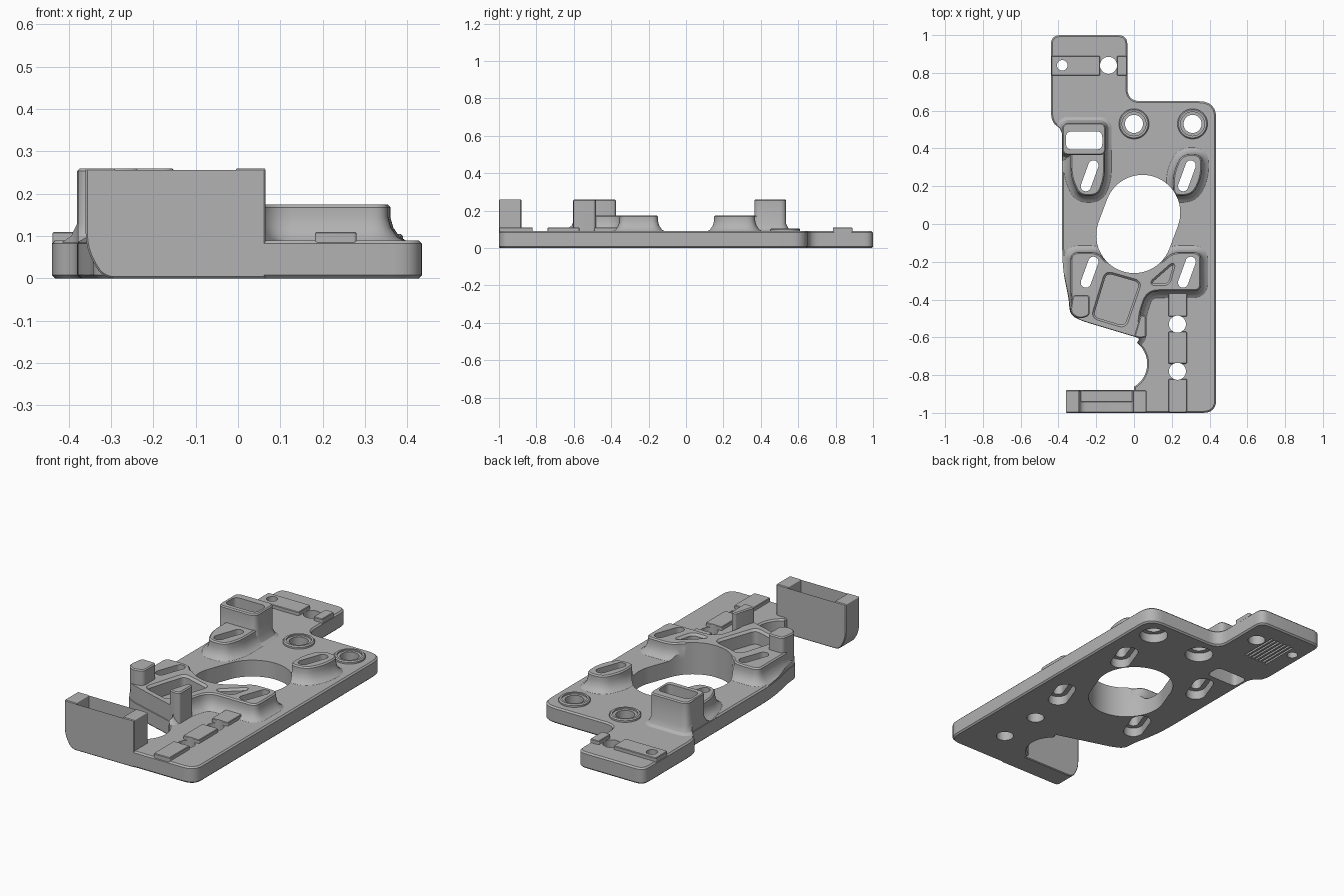
import bpy
import bmesh
from math import cos, sin, pi, radians, atan2
from mathutils import Vector

if "Cube" in bpy.data.objects:
    bpy.data.objects.remove(bpy.data.objects["Cube"], do_unlink=True)

grey = bpy.data.materials.new("Plain grey")
grey.use_nodes = True
grey.diffuse_color = (0.45, 0.45, 0.45, 1)
grey.node_tree.nodes["Principled BSDF"].inputs["Base Color"].default_value = (0.45, 0.45, 0.45, 1)


def rounded(corners, steps=6):
    """Polygon from (x, y, radius) corners, each softened by a short curve."""
    out = []
    for i, (x, y, r) in enumerate(corners):
        p = Vector((x, y))
        if r == 0:
            out.append(p)
            continue
        a = Vector(corners[i - 1][:2]) - p
        b = Vector(corners[(i + 1) % len(corners)][:2]) - p
        a *= min(r / a.length, 0.48)
        b *= min(r / b.length, 0.48)
        for k in range(steps + 1):
            t = k / steps
            out.append(p + a * (1 - t) ** 2 + b * t ** 2)
    return out


def capsule(p, q, r, n=20):
    """Round-ended slot from p to q; a circle when they coincide."""
    p, q = Vector(p), Vector(q)
    d = q - p
    ang = atan2(d.y, d.x)
    ends = []
    for c, start in ((q, ang - pi / 2), (p, ang + pi / 2)):
        last = n + 1 if d.length else n
        ends += [c + r * Vector((cos(start + pi * k / n), sin(start + pi * k / n))) for k in range(last)]
    return ends


def rect(x0, x1, y0, y1, r=0.0):
    return rounded([(x1, y0, r), (x1, y1, r), (x0, y1, r), (x0, y0, r)])


def grow(pts, d):
    out = []
    for i, p in enumerate(pts):
        e = (p - pts[i - 1]).normalized()
        f = (pts[(i + 1) % len(pts)] - p).normalized()
        n = Vector((e.y, -e.x)) + Vector((f.y, -f.x))
        n.normalize()
        out.append(p + n * d / max(0.5, n.dot(Vector((e.y, -e.x)))))
    return out


def loft(bm, pts, rows):
    """Closed solid through copies of an outline, rows = (offset, z)."""
    rings = [[bm.verts.new((p.x, p.y, z)) for p in grow(pts, d)] for d, z in rows]
    n = len(pts)
    bm.faces.new(rings[0][::-1])
    bm.faces.new(rings[-1])
    for lo, hi in zip(rings, rings[1:]):
        for i in range(n):
            j = (i + 1) % n
            bm.faces.new((lo[i], lo[j], hi[j], hi[i]))


def make(name, solids):
    bm = bmesh.new()
    for pts, rows in solids:
        loft(bm, pts, rows)
    mesh = bpy.data.meshes.new(name)
    bm.to_mesh(mesh)
    bm.free()
    mesh.materials.append(grey)
    ob = bpy.data.objects.new(name, mesh)
    bpy.context.collection.objects.link(ob)
    return ob


def boolean(ob, tool, op="DIFFERENCE"):
    mod = ob.modifiers.new("cut", "BOOLEAN")
    mod.operation, mod.object, mod.solver = op, tool, "EXACT"
    bpy.context.view_layer.objects.active = ob
    bpy.ops.object.modifier_apply(modifier=mod.name)


def block(z0, z1, bevel=0.006):
    return [(0, z0), (0, z1 - bevel), (-bevel, z1)]


TOP = 0.09
THROUGH = [(0, -0.1), (0, 0.5)]
FLARE = [(0.045, 0.085), (0.022, 0.098), (0.007, 0.12), (0, 0.145), (0, 0.168), (-0.007, 0.175)]

# Base plate outline with the concave bay near the front
bay = [(-0.07 + 0.14 * cos(radians(a)), -0.74 + 0.14 * sin(radians(a)), 0) for a in range(52, -64, -8)]
outline = rounded([
    (0.435, -1, 0.07), (0.435, 0.65, 0.09), (-0.035, 0.65, 0.07), (-0.035, 1, 0.05),
    (-0.44, 1, 0.05), (-0.44, 0.54, 0.06), (-0.38, 0.5, 0.04), (-0.38, -0.23, 0.1),
    (-0.345, -0.4, 0.04), (-0.34, -0.48, 0.04), (-0.28, -0.512, 0.03), (0.03, -0.605, 0.015),
    *bay, (0, -1, 0)])
plate = make("base_plate", [(outline, [(-0.008, 0), (0, 0.008), (0, 0.082), (-0.008, TOP)])])

# Raised pads around the slots
pad_right = make("rear_left_pad", [(rounded([
    (0.21, 0.15, 0.03), (0.31, 0.15, 0.05), (0.36, 0.25, 0.06), (0.36, 0.37, 0.05),
    (0.25, 0.37, 0.05), (0.205, 0.26, 0.05)]), FLARE)])
pad_left = make("rear_right_pad", [(rounded([
    (-0.29, 0.15, 0.04), (-0.19, 0.15, 0.04), (-0.155, 0.24, 0.05), (-0.155, 0.43, 0.03),
    (-0.335, 0.43, 0.03), (-0.335, 0.25, 0.05)]), FLARE)])
pad_front = make("front_pad", [(rounded([
    (0.355, -0.355, 0.04), (0.355, -0.15, 0.04), (0.2, -0.15, 0.04), (0.15, -0.2, 0.02),
    (-0.15, -0.2, 0.02), (-0.19, -0.15, 0.04), (-0.335, -0.15, 0.04), (-0.335, -0.4, 0.04),
    (-0.3, -0.52, 0.03), (0.025, -0.615, 0.02), (0.03, -0.48, 0.04), (0.07, -0.355, 0.06)]), FLARE)])

# Tall hollow box behind the rear right pad
box = make("hollow_box", [(rect(-0.38, -0.15, 0.365, 0.535, 0.035),
                           [(0.04, 0.085), (0.015, 0.1), (0, 0.13), (0, 0.254), (-0.006, 0.26)])])

# Bosses around the rear screw holes
BOSSES = [(0, 0.53), (0.31, 0.53)]
bosses = make("screw_bosses", [(capsule(c, c, 0.08), block(0.06, 0.105)) for c in BOSSES])

# Low locating strips, broken at their holes
front_strips = make("front_strips", [
    (rect(0.182, 0.28, y0, y1, 0.008), block(0.07, 0.11, 0.003))
    for y0, y1 in ((-0.997, -0.82), (-0.74, -0.57), (-0.49, -0.35))])
rear_strips = make("rear_strips", [
    (rect(x0, x1, 0.785, 0.89, 0.008), block(0.07, 0.11, 0.003))
    for x0, x1 in ((-0.438, -0.18), (-0.09, -0.037))])

# Two posts at the corners of the front pad
posts = make("pad_posts", [
    (rounded([(-0.34, -0.47, 0.03), (-0.29, -0.505, 0.03), (-0.235, -0.485, 0.02),
              (-0.235, -0.375, 0.02), (-0.325, -0.375, 0.02)]), block(0.03, 0.26)),
    (rounded([(0, -0.596, 0.008), (0.03, -0.605, 0.01), (0.065, -0.6, 0.01),
              (0.065, -0.488, 0.01), (0.035, -0.478, 0.01)]), block(0.03, 0.26))])

# Front arm: a U-shaped profile standing upright
profile = rounded([
    (0.065, 0, 0), (0.065, 0.26, 0.005), (-0.005, 0.26, 0.005), (-0.005, 0.08, 0.03),
    (-0.29, 0.08, 0.04), (-0.29, 0.26, 0.005), (-0.36, 0.26, 0.005), (-0.36, 0.07, 0.04), (-0.32, 0, 0.03)])
arm = make("front_arm", [(profile, [(-0.004, 0.88), (0, 0.884), (0, 0.996), (-0.004, 1)])])
for v in arm.data.vertices:
    x, y, z = v.co
    v.co = (x, -z, y)
ledge = make("arm_ledge", [(rect(-0.3, 0.02, -0.942, -0.882), block(0.05, 0.092, 0.003))])

# Cutters: main opening, slots with wider undersides, screw holes and grooves
STEPPED = [(0.025, -0.1), (0.025, 0.05), (0, 0.05), (0, 0.5)]
cuts = [(capsule((0.045, 0.06), (0, -0.06), 0.2, 32), THROUGH),
        (rect(-0.36, -0.168, 0.395, 0.49, 0.03), THROUGH)]
for x in (-0.235, 0.28):
    for y in (0.255, -0.255):
        cuts.append((capsule((x - 0.02, y - 0.055), (x + 0.02, y + 0.055), 0.027), STEPPED))
for c in BOSSES:
    cuts.append((capsule(c, c, 0.048), STEPPED[:3] + [(0, 0.097), (0.015, 0.097), (0.015, 0.5)]))
for x, y, r in ((0.23, -0.53, 0.045), (0.23, -0.78, 0.045), (-0.135, 0.84, 0.045), (-0.38, 0.84, 0.028)):
    cuts.append((capsule((x, y), (x, y), r), THROUGH))
for i in range(7):
    x = -0.335 + 0.023 * i
    cuts.append((rect(x, x + 0.011, 0.68, 0.9), [(0, -0.1), (0, 0.015)]))
cutter = make("hole_cutter", cuts)

# Pockets sunk into the front pad
POCKET = [(0, 0.094), (0, 0.163), (0.012, 0.176), (0.012, 0.3)]
pockets = make("pocket_cutter", [
    (rounded([(-0.215, -0.49, 0.03), (-0.05, -0.54, 0.03), (0.03, -0.31, 0.03), (-0.145, -0.26, 0.03)]), POCKET),
    (rounded([(0.09, -0.315, 0.025), (0.18, -0.315, 0.025), (0.21, -0.21, 0.025)]), POCKET)])
clip = make("outline_clip", [(grow(outline, -0.002), THROUGH)])

for ob in (pad_right, pad_left, pad_front, box):
    boolean(ob, clip, "INTERSECT")
boolean(pad_front, pockets)
solids = [plate, pad_right, pad_left, pad_front, box, bosses, front_strips, rear_strips]
for ob in solids:
    boolean(ob, cutter)
for ob in (cutter, pockets, clip):
    bpy.data.objects.remove(ob, do_unlink=True)

# Consistent normals and smooth curves with crisp edges
for ob in solids + [posts, arm, ledge]:
    bm = bmesh.new()
    bm.from_mesh(ob.data)
    bmesh.ops.recalc_face_normals(bm, faces=bm.faces)
    bm.to_mesh(ob.data)
    bm.free()
    bpy.ops.object.select_all(action="DESELECT")
    ob.select_set(True)
    bpy.context.view_layer.objects.active = ob
    bpy.ops.object.shade_smooth_by_angle(angle=radians(30))
